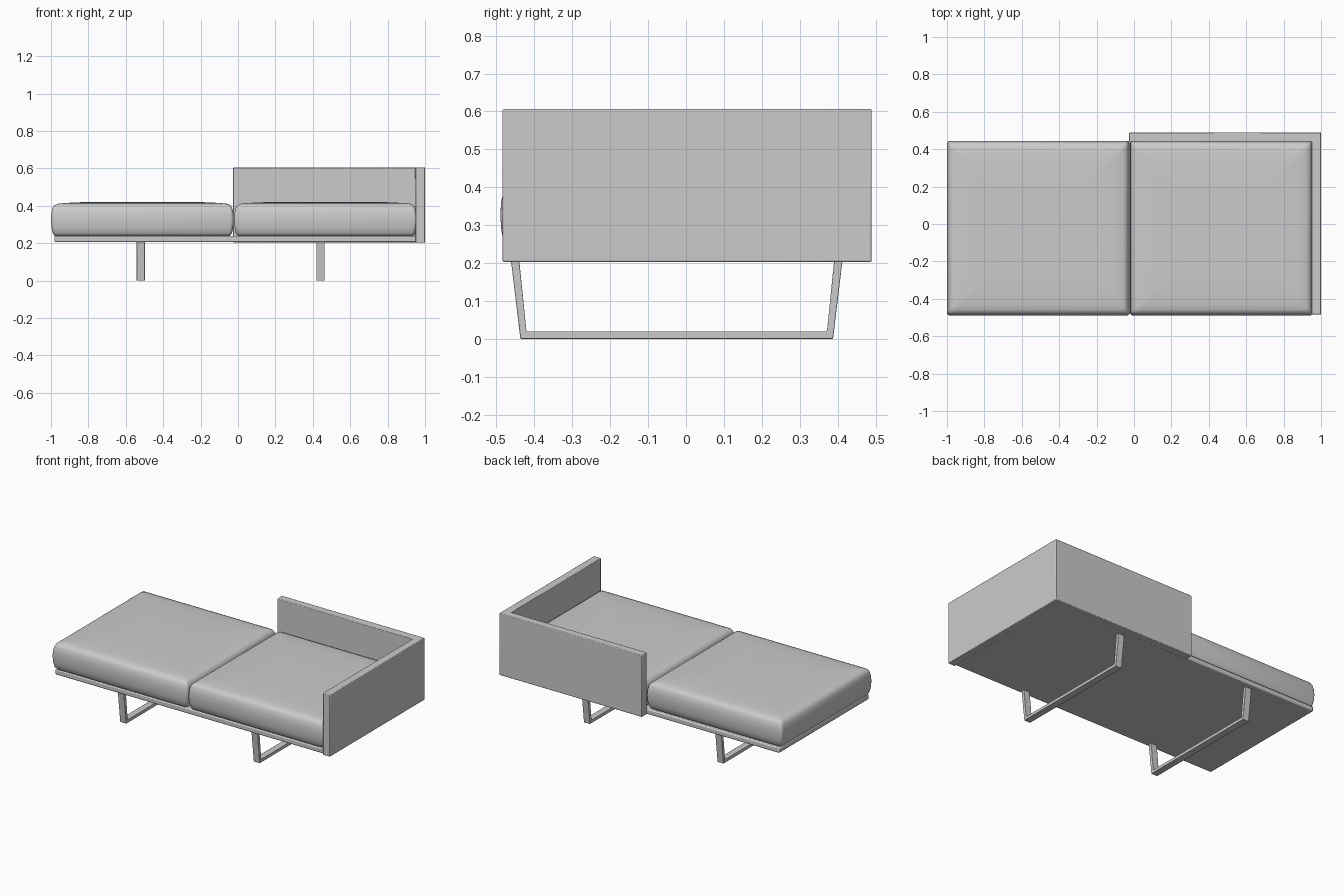
import bpy, bmesh, math

if "Cube" in bpy.data.objects:
    bpy.data.objects.remove(bpy.data.objects["Cube"])


def finish(name, bm, bevel=0.0, segments=2, smooth=35):
    bmesh.ops.recalc_face_normals(bm, faces=bm.faces)
    mesh = bpy.data.meshes.new(name)
    bm.to_mesh(mesh)
    bm.free()
    ob = bpy.data.objects.new(name, mesh)
    bpy.context.collection.objects.link(ob)
    bpy.ops.object.select_all(action='DESELECT')
    ob.select_set(True)
    bpy.context.view_layer.objects.active = ob
    if bevel:
        mod = ob.modifiers.new("soft_edges", 'BEVEL')
        mod.width, mod.segments = bevel, segments
    bpy.ops.object.shade_smooth_by_angle(angle=math.radians(smooth))
    return ob


def prism(name, points, direction, bevel):
    """Extrude a closed outline of 3D points along a direction."""
    bm = bmesh.new()
    face = bm.faces.new([bm.verts.new(p) for p in points])
    ext = bmesh.ops.extrude_face_region(bm, geom=[face])
    verts = [g for g in ext['geom'] if isinstance(g, bmesh.types.BMVert)]
    bmesh.ops.translate(bm, verts=verts, vec=direction)
    return finish(name, bm, bevel)


def rounded_rect(x0, x1, y0, y1, r, n=4):
    corners = [(x1 - r, y1 - r), (x0 + r, y1 - r), (x0 + r, y0 + r), (x1 - r, y0 + r)]
    return [(cx + r * math.cos(math.pi / 2 * (q + i / n)),
             cy + r * math.sin(math.pi / 2 * (q + i / n)))
            for q, (cx, cy) in enumerate(corners) for i in range(n + 1)]


def cushion(name, x0, x1, y0, y1):
    """Loft rounded rectangles up a bulging side profile (inset, z)."""
    profile = [(0.035, 0.236), (0.018, 0.242), (0.009, 0.255), (0.003, 0.285),
               (0.0, 0.325), (0.002, 0.36), (0.008, 0.388), (0.017, 0.403),
               (0.034, 0.411), (0.07, 0.415), (0.14, 0.419), (0.25, 0.421)]
    bm = bmesh.new()
    rings = []
    for d, z in profile:
        outline = rounded_rect(x0 + d, x1 - d, y0 + d, y1 - d, 0.018)
        rings.append([bm.verts.new((x, y, z)) for x, y in outline])
    n = len(rings[0])
    for a, b in zip(rings, rings[1:]):
        for i in range(n):
            j = (i + 1) % n
            bm.faces.new((a[i], a[j], b[j], b[i]))
    bm.faces.new(rings[0])
    bm.faces.new(rings[-1])
    return finish(name, bm, smooth=50)


# Seat cushions
cushion("left_cushion", -1.0, -0.023, -0.49, 0.445)
cushion("right_cushion", -0.021, 0.956, -0.49, 0.445)

# Platform under the cushions
prism("seat_platform",
      [(-0.982, -0.478, 0.207), (0.955, -0.478, 0.207),
       (0.955, 0.445, 0.207), (-0.982, 0.445, 0.207)], (0, 0, 0.033), 0.006)

# L-shaped backrest and armrest
prism("back_and_arm_panel",
      [(-0.026, 0.44, 0.203), (0.95, 0.44, 0.203), (0.95, -0.484, 0.203),
       (1.0, -0.484, 0.203), (1.0, 0.49, 0.203), (-0.026, 0.49, 0.203)],
      (0, 0, 0.403), 0.004)

# Sled legs: splayed U-shaped flat bars
sled = [(-0.462, 0.208), (-0.437, 0.0), (0.388, 0.0), (0.413, 0.208),
        (0.391, 0.208), (0.372, 0.02), (-0.421, 0.02), (-0.44, 0.208)]
for name, x in (("left_sled_leg", -0.52), ("right_sled_leg", 0.441)):
    prism(name, [(x - 0.022, y, z) for y, z in sled], (0.044, 0, 0), 0.002)
